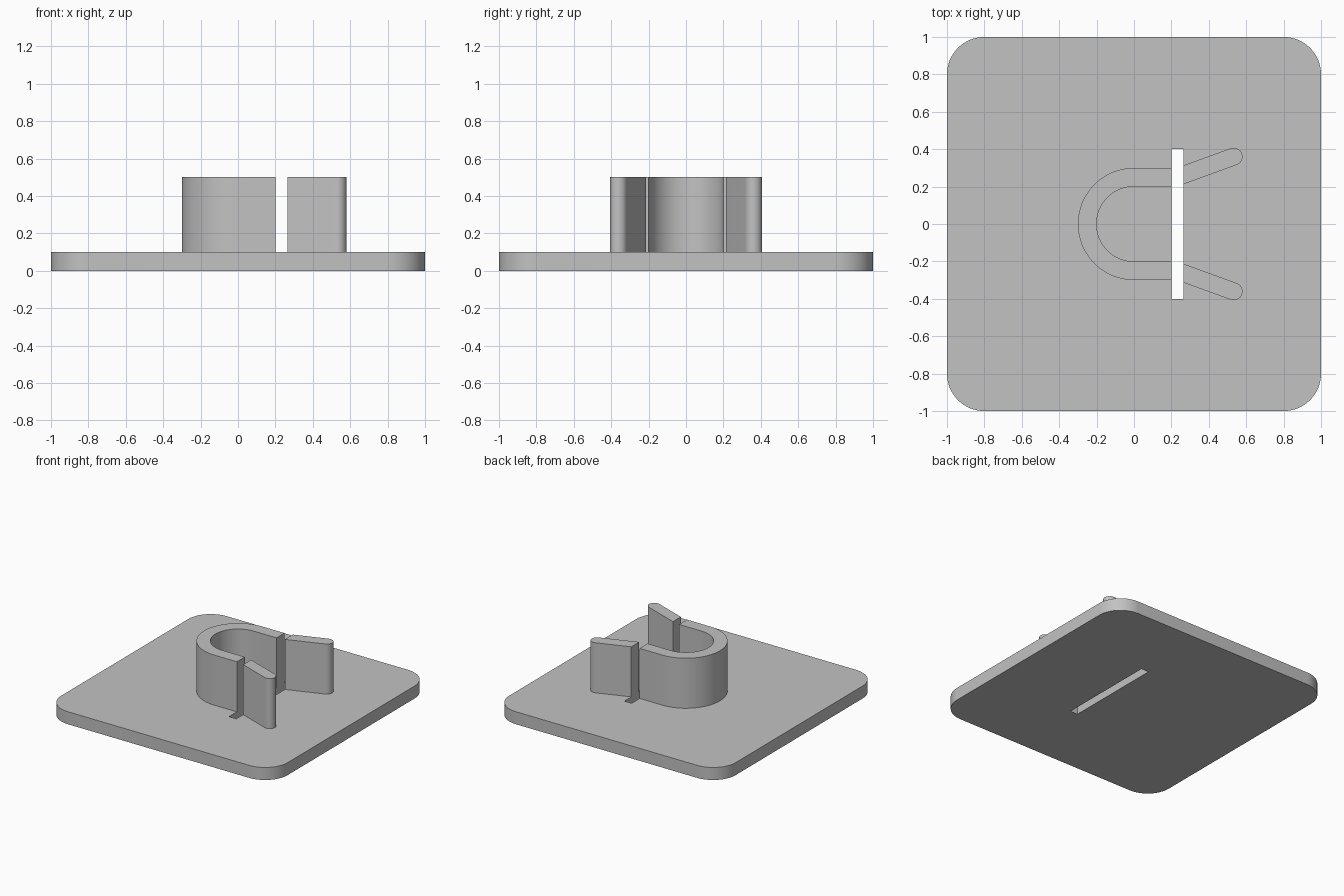
import bpy
import bmesh
from math import cos, sin, tan, radians, pi

default_cube = bpy.data.objects.get("Cube")
if default_cube:
    bpy.data.objects.remove(default_cube, do_unlink=True)

grey = bpy.data.materials.new("plain grey")
grey.use_nodes = True
grey.diffuse_color = (0.54, 0.54, 0.54, 1)
grey.node_tree.nodes["Principled BSDF"].inputs["Base Color"].default_value = grey.diffuse_color

PLATE_TOP, CLIP_TOP = 0.1, 0.5
SLOT_MIN, SLOT_MAX, SLOT_HALF = 0.2, 0.265, 0.4


def arc(cx, cy, radius, start, end, steps=16):
    """Points along an arc, angles in degrees."""
    angles = [radians(start + (end - start) * i / steps) for i in range(steps + 1)]
    return [(cx + radius * cos(a), cy + radius * sin(a)) for a in angles]


def extrude(name, outline, bottom, top):
    """Closed prism over a flat outline."""
    bm = bmesh.new()
    face = bm.faces.new([bm.verts.new((x, y, bottom)) for x, y in outline])
    moved = bmesh.ops.extrude_face_region(bm, geom=[face])["geom"]
    verts = [g for g in moved if isinstance(g, bmesh.types.BMVert)]
    bmesh.ops.translate(bm, verts=verts, vec=(0, 0, top - bottom))
    bmesh.ops.recalc_face_normals(bm, faces=bm.faces)
    mesh = bpy.data.meshes.new(name)
    bm.to_mesh(mesh)
    bm.free()
    mesh.materials.append(grey)
    obj = bpy.data.objects.new(name, mesh)
    bpy.context.collection.objects.link(obj)
    return obj


def select_only(obj):
    bpy.ops.object.select_all(action="DESELECT")
    obj.select_set(True)
    bpy.context.view_layer.objects.active = obj


def smooth(obj):
    select_only(obj)
    bpy.ops.object.shade_smooth_by_angle(angle=radians(25))


# Base plate with rounded corners
corners = [(1, 1), (-1, 1), (-1, -1), (1, -1)]
outline = []
for i, (sx, sy) in enumerate(corners):
    outline += arc(sx * 0.8, sy * 0.8, 0.2, 90 * i, 90 * i + 90)
plate = extrude("base_plate", outline, 0, PLATE_TOP)

# Slot through the plate
slot = [(SLOT_MIN, -SLOT_HALF), (SLOT_MAX, -SLOT_HALF),
        (SLOT_MAX, SLOT_HALF), (SLOT_MIN, SLOT_HALF)]
cutter = extrude("slot_cutter", slot, -0.1, 0.2)
cutter.hide_render = True
cut = plate.modifiers.new("slot", "BOOLEAN")
cut.operation = "DIFFERENCE"
cut.solver = "EXACT"
cut.object = cutter
select_only(plate)
bpy.ops.object.modifier_apply(modifier=cut.name)
bpy.data.objects.remove(cutter, do_unlink=True)
smooth(plate)

# U-shaped clip body, open toward the slot
body = [(SLOT_MIN, 0.3)] + arc(0, 0, 0.3, 90, 270, 40) + [(SLOT_MIN, -0.3)]
body += [(SLOT_MIN, -0.2)] + arc(0, 0, 0.2, 270, 90, 40) + [(SLOT_MIN, 0.2)]
smooth(extrude("clip_body", body, PLATE_TOP, CLIP_TOP))

# Flared arms with rounded tips beyond the slot
FLARE, TIP_X, TIP_R = 20, 0.533, 0.047
slope = tan(radians(FLARE))
half = TIP_R / cos(radians(FLARE))
root_y = 0.263
tip_y = root_y + (TIP_X - SLOT_MAX) * slope
for side, name in ((1, "back_arm"), (-1, "front_arm")):
    arm = [(SLOT_MAX, root_y + half), (SLOT_MAX, root_y - half)]
    arm += arc(TIP_X, tip_y, TIP_R, FLARE - 90, FLARE + 90)
    smooth(extrude(name, [(x, side * y) for x, y in arm], PLATE_TOP, CLIP_TOP))
